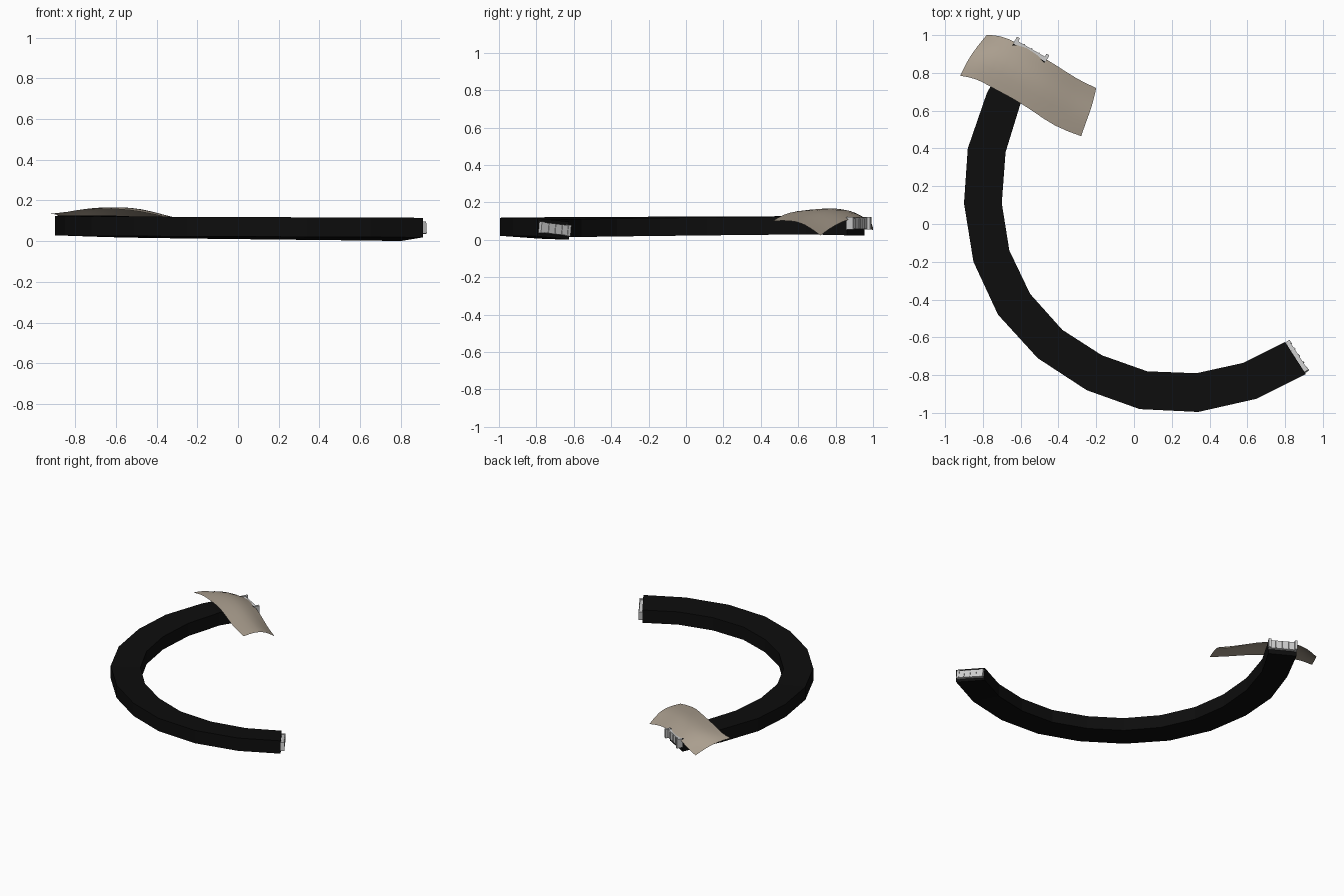
import bpy, bmesh
from mathutils import Vector, Matrix

if "Cube" in bpy.data.objects:
    bpy.data.objects.remove(bpy.data.objects["Cube"])


def material(name, rgb):
    m = bpy.data.materials.new(name)
    m.diffuse_color = (*rgb, 1)
    m.use_nodes = True
    m.node_tree.nodes["Principled BSDF"].inputs["Base Color"].default_value = m.diffuse_color
    return m


def make_object(name, bm, mat=None):
    bmesh.ops.recalc_face_normals(bm, faces=bm.faces)
    me = bpy.data.meshes.new(name)
    bm.to_mesh(me)
    bm.free()
    ob = bpy.data.objects.new(name, me)
    bpy.context.collection.objects.link(ob)
    if mat:
        me.materials.append(mat)
    return ob


black = material("black_strap", (0.004, 0.004, 0.004))
beige = material("beige_pad", (0.40, 0.34, 0.27))

# Curved strap: square section swept through outer and inner plan points
outer = [(-.64, .955), (-.78, .69), (-.88, .40), (-.90, .11), (-.85, -.20), (-.72, -.48),
         (-.51, -.71), (-.25, -.88), (.03, -.98), (.34, -.995), (.65, -.925), (.91, -.795)]
inner = [(-.47, .86), (-.60, .64), (-.68, .38), (-.70, .11), (-.66, -.14), (-.55, -.37),
         (-.38, -.56), (-.17, -.695), (.07, -.78), (.33, -.79), (.58, -.735), (.80, -.625)]
bm = bmesh.new()
rings = []
for i, (o, n) in enumerate(zip(outer, inner)):
    t = i / (len(outer) - 1)
    zc = 0.08 - 0.022 * t - (0.008 if i == 0 else 0)
    roll = 0.009 * t
    h = 0.048
    rings.append([bm.verts.new((p[0], p[1], zc + s))
                  for p, s in ((o, roll - h), (o, roll + h), (n, -roll + h), (n, -roll - h))])
for a, b in zip(rings, rings[1:]):
    for k in range(4):
        bm.faces.new((a[k], a[(k + 1) % 4], b[(k + 1) % 4], b[k]))
bm.faces.new(rings[0])
bm.faces.new(rings[-1])
make_object("curved_strap", bm, black)

# Draped pad: columns from left to right, each from back edge to front edge
cols = [
    [(-.78, 1.0, .05), (-.83, .94, .10), (-.88, .87, .13), (-.92, .785, .135)],
    [(-.71, 1.0, .085), (-.76, .92, .145), (-.80, .84, .155), (-.83, .77, .145)],
    [(-.62, .96, .118), (-.67, .88, .165), (-.71, .80, .167), (-.76, .725, .155)],
    [(-.52, .905, .12), (-.56, .81, .17), (-.60, .73, .17), (-.64, .665, .16)],
    [(-.41, .84, .10), (-.45, .74, .16), (-.49, .66, .162), (-.53, .595, .155)],
    [(-.30, .765, .06), (-.34, .68, .125), (-.38, .60, .135), (-.42, .515, .135)],
    [(-.20, .72, .023), (-.22, .63, .09), (-.25, .55, .105), (-.28, .465, .10)],
]
bm = bmesh.new()
grid = [[bm.verts.new(p) for p in c] for c in cols]
for a, b in zip(grid, grid[1:]):
    for k in range(3):
        bm.faces.new((a[k], a[k + 1], b[k + 1], b[k]))
for f in bm.faces:
    f.smooth = True
pad = make_object("draped_pad", bm, beige)
sub = pad.modifiers.new("smooth", "SUBSURF")
sub.levels = sub.render_levels = 1
sub.boundary_smooth = "PRESERVE_CORNERS"


# End clasps: plate with two side lugs and thin slats; local x = width, y = outward
def clasp(name, centre, along, roll, width, height, lug):
    x = Vector((*along, roll)).normalized()
    y = Vector((0, 0, 1)).cross(x).normalized()
    z = x.cross(y)
    frame = Matrix((x, y, z)).transposed().to_4x4()
    frame.translation = centre
    bm = bmesh.new()

    def box(c, s):
        bmesh.ops.create_cube(bm, size=1, matrix=frame @ Matrix.Translation(c)
                              @ Matrix.Diagonal((*s, 1)))

    box((0, 0, 0), (width, .022, height))
    for side in (-1, 1):
        box((side * width / 2, lug / 2, 0), (.018, .022 + lug, height * 1.1))
    for k in (-1, 0, 1):
        box((k * width / 4, .012, 0), (.008, .006, height * .9))
    make_object(name, bm)


clasp("right_clasp", (.863, -.702, .058), (.54, -.84), .1, .17, .055, .004)
clasp("left_clasp", (-.548, .917, .088), (.87, -.5), 0, .18, .06, .018)
